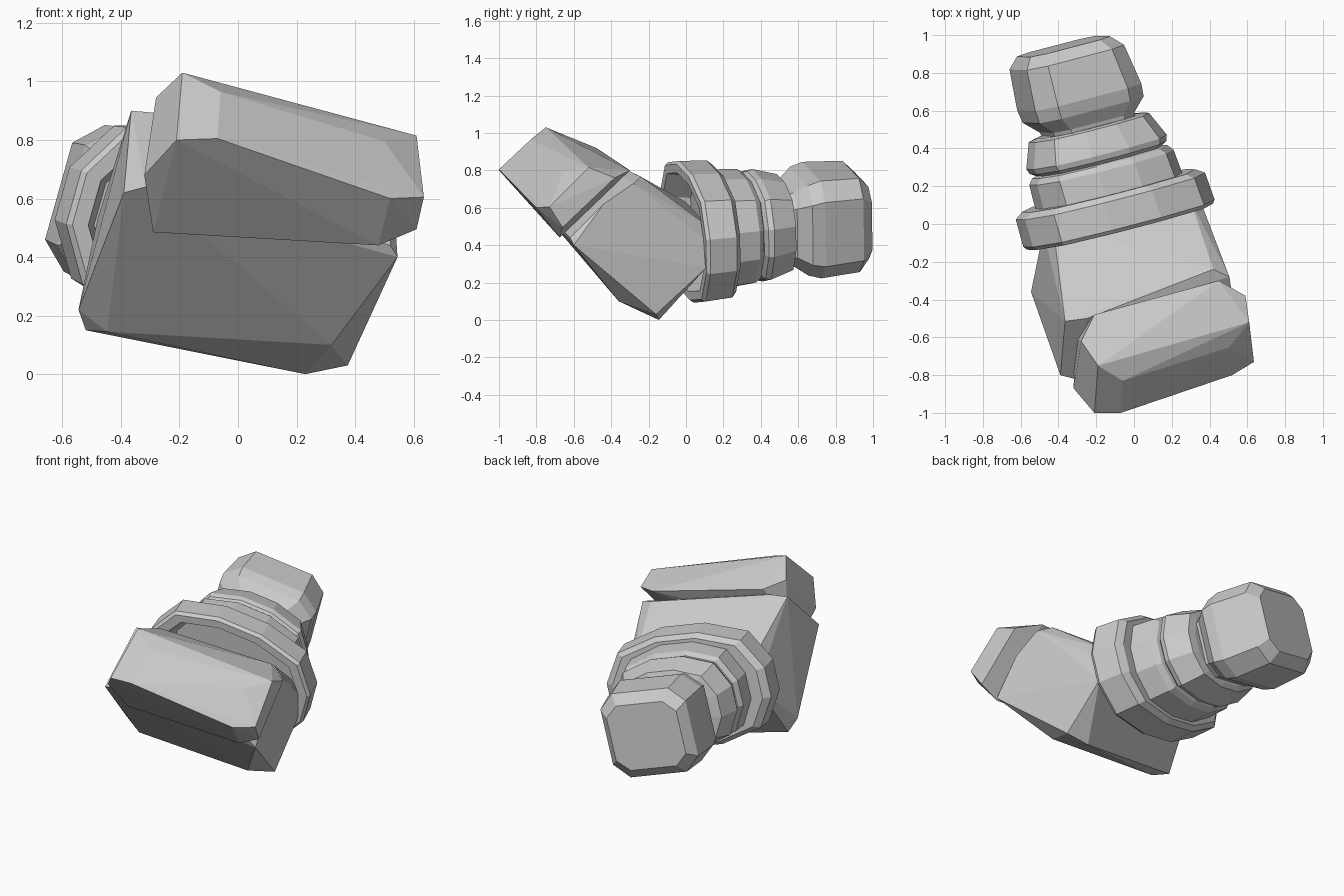
import bpy, bmesh, math
from mathutils import Vector

# Tilted frame of the rear sleeve: D runs along it, U is width, W is height
D = Vector((-0.30, 0.955, 0.09))
U = Vector((0.935, 0.245, -0.26)).normalized()
W = U.cross(Vector((-0.25, 0.96, 0.08))).normalized()
C = Vector((-0.11, 0.10, 0.48))


def finish(name, bm):
    bmesh.ops.recalc_face_normals(bm, faces=bm.faces)
    me = bpy.data.meshes.new(name)
    bm.to_mesh(me)
    bm.free()
    ob = bpy.data.objects.new(name, me)
    bpy.context.collection.objects.link(ob)
    return ob


def hull(name, pts):
    """Faceted block spanned by its corner points."""
    bm = bmesh.new()
    for p in pts:
        bm.verts.new(p)
    res = bmesh.ops.convex_hull(bm, input=bm.verts)
    junk = [g for g in res["geom_interior"] if isinstance(g, bmesh.types.BMVert)]
    if junk:
        bmesh.ops.delete(bm, geom=junk, context='VERTS')
    bmesh.ops.dissolve_limit(bm, angle_limit=math.radians(3),
                             verts=bm.verts, edges=bm.edges)
    return finish(name, bm)


def rounded(n=12, e=2.7):
    """Unit superellipse outline with n sides."""
    out = []
    for i in range(n):
        a = 2 * math.pi * (i + 0.5) / n
        c, s = math.cos(a), math.sin(a)
        r = (abs(c) ** e + abs(s) ** e) ** (-1 / e)
        out.append((r * c, r * s))
    return out


def chamfered(k=0.66):
    """Unit square outline with cut corners."""
    return [(1, -k), (1, k), (k, 1), (-k, 1), (-1, k), (-1, -k), (-k, -1), (k, -1)]


def loft(name, outline, sections):
    """Sections are (distance along D, half width, half height)."""
    bm = bmesh.new()
    rings = [[bm.verts.new(C + D * t + U * (x * a) + W * (y * b)) for x, y in outline]
             for t, a, b in sections]
    n = len(outline)
    for r, q in zip(rings, rings[1:]):
        for i in range(n):
            j = (i + 1) % n
            bm.faces.new((r[i], r[j], q[j], q[i]))
    bm.faces.new(rings[0])
    bm.faces.new(rings[-1])
    return finish(name, bm)


# Large wedge-shaped front body
hull("front_body", [
    (-0.39, -0.80, 0.62), (-0.315, -0.82, 0.64),
    (-0.365, -0.515, 0.90), (-0.25, -0.50, 0.89),
    (-0.545, -0.36, 0.22), (-0.52, -0.30, 0.15), (-0.447, -0.37, 0.145),
    (0.545, -0.60, 0.40), (0.52, -0.62, 0.44), (0.53, -0.44, 0.62),
    (0.42, -0.24, 0.765), (0.505, -0.28, 0.73),
    (0.32, -0.36, 0.10), (0.23, -0.145, 0.0), (0.375, -0.16, 0.03),
    (-0.43, 0.0, 0.63), (-0.48, -0.04, 0.53),
    (0.30, 0.12, 0.50), (0.36, 0.10, 0.43), (0.355, 0.11, 0.28)])

# Wider cap over the front end
hull("front_cap", [
    (-0.21, -1.0, 0.80), (-0.07, -1.0, 0.805),
    (0.52, -0.80, 0.60), (0.635, -0.73, 0.605),
    (-0.19, -0.75, 1.03), (-0.06, -0.83, 0.965),
    (0.50, -0.655, 0.795), (0.61, -0.52, 0.815),
    (-0.28, -0.62, 0.945), (-0.21, -0.48, 0.92),
    (0.45, -0.30, 0.80), (0.59, -0.38, 0.76),
    (-0.32, -0.87, 0.68), (-0.29, -0.71, 0.485), (-0.31, -0.60, 0.68),
    (0.48, -0.675, 0.44), (0.61, -0.66, 0.495)])

# Hollow collar, open toward the front
loft("collar", rounded(), [
    (0.03, 0.38, 0.28), (-0.12, 0.45, 0.30), (-0.12, 0.505, 0.345),
    (-0.10, 0.52, 0.36), (0.05, 0.515, 0.35), (0.08, 0.47, 0.325),
    (0.08, 0.36, 0.26)])

# Two stepped bands behind the collar
loft("inner_band", rounded(), [
    (0.02, 0.40, 0.31), (0.21, 0.39, 0.295), (0.24, 0.365, 0.275),
    (0.25, 0.33, 0.25)])
loft("outer_band", rounded(), [
    (0.24, 0.33, 0.25), (0.265, 0.37, 0.28), (0.295, 0.38, 0.288),
    (0.43, 0.325, 0.25), (0.44, 0.27, 0.22)])

# Boxy block at the rear end
loft("rear_block", chamfered(), [
    (0.40, 0.22, 0.19), (0.46, 0.23, 0.205), (0.53, 0.295, 0.25),
    (0.60, 0.30, 0.27), (0.82, 0.275, 0.26), (0.88, 0.225, 0.20)])
